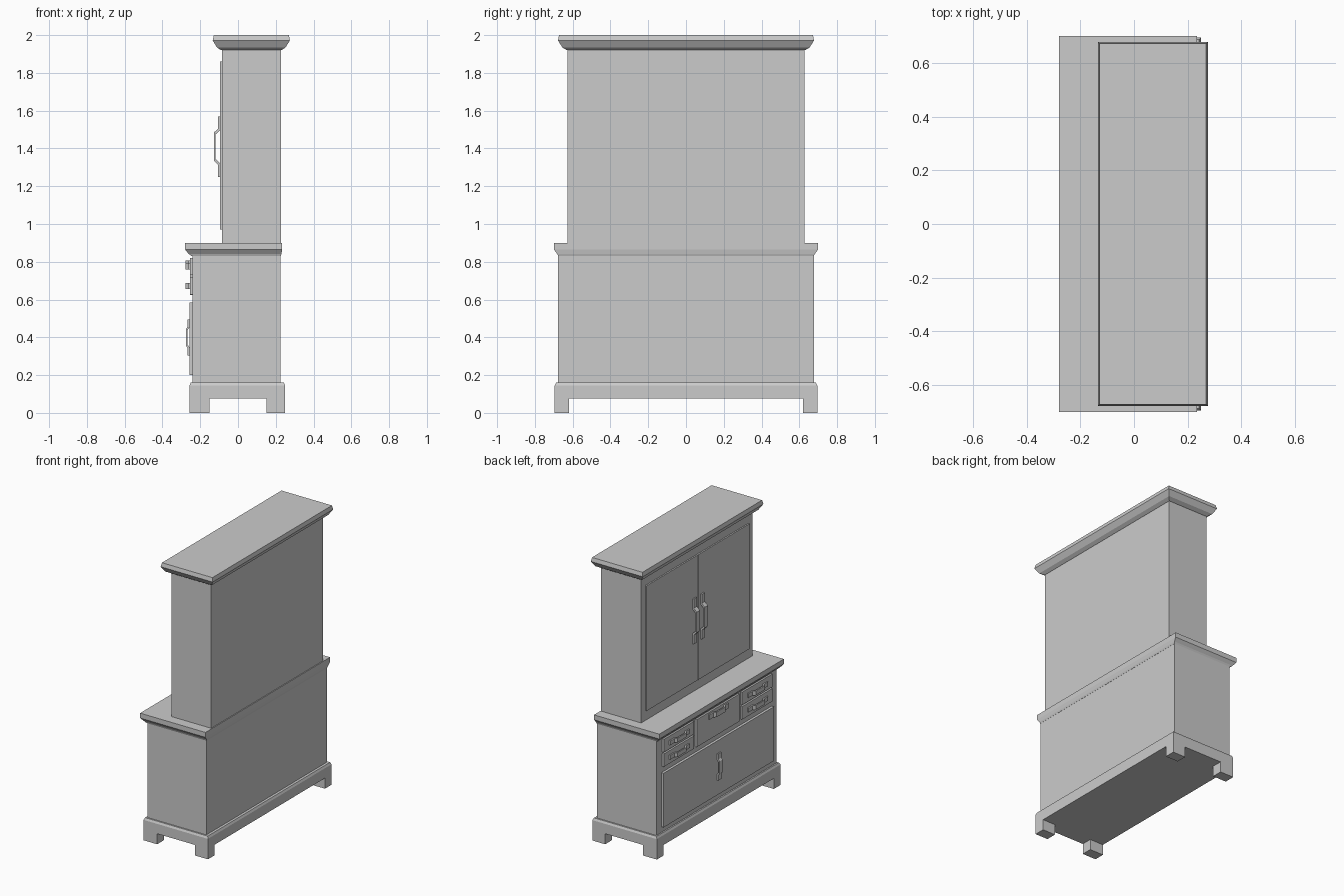
import bpy
import bmesh
from mathutils import Vector

cube = bpy.data.objects.get("Cube")
if cube:
    bpy.data.objects.remove(cube, do_unlink=True)

# One painted finish for the whole cabinet
paint = bpy.data.materials.new("grey_paint")
paint.use_nodes = True
grey = (0.6, 0.6, 0.6, 1)
paint.diffuse_color = grey
paint.node_tree.nodes["Principled BSDF"].inputs["Base Color"].default_value = grey


def finish(name, bm):
    bmesh.ops.recalc_face_normals(bm, faces=bm.faces)
    mesh = bpy.data.meshes.new(name)
    bm.to_mesh(mesh)
    bm.free()
    mesh.materials.append(paint)
    obj = bpy.data.objects.new(name, mesh)
    bpy.context.collection.objects.link(obj)
    return obj


def stack(name, rings):
    """Solid through rectangles given as (z, x min, x max, half depth in y)."""
    bm = bmesh.new()
    loops = []
    for z, x0, x1, h in rings:
        corners = ((x0, -h), (x1, -h), (x1, h), (x0, h))
        loops.append([bm.verts.new((x, y, z)) for x, y in corners])
    for a, b in zip(loops, loops[1:]):
        for i in range(4):
            j = (i + 1) % 4
            bm.faces.new((a[i], a[j], b[j], b[i]))
    bm.faces.new(loops[0])
    bm.faces.new(loops[-1])
    return finish(name, bm)


def box(name, x, y, z):
    bm = bmesh.new()
    bmesh.ops.create_cube(bm, size=1)
    for v in bm.verts:
        v.co = Vector([(r[0] + r[1]) / 2 + c * (r[1] - r[0]) for r, c in zip((x, y, z), v.co)])
    return finish(name, bm)


def handle(name, surface, y, z, length, width, rise, upright):
    """Flat strap handle with end tabs and a raised grip, facing -x."""
    t = 0.009
    half = [(0.5, t), (0.3, t), (0.23, rise)]
    inner = [(0.2, rise - t), (0.27, 0), (0.5, 0)]
    outline = half + [(-u, d) for u, d in reversed(half)]
    outline += [(-u, d) for u, d in reversed(inner)] + inner
    bm = bmesh.new()
    verts = []
    for u, d in outline:
        along, across = u * length, -width / 2
        dy, dz = (across, along) if upright else (along, across)
        verts.append(bm.verts.new((surface - d, y + dy, z + dz)))
    face = bm.faces.new(verts)
    grown = bmesh.ops.extrude_face_region(bm, geom=[face])["geom"]
    shift = (0, width, 0) if upright else (0, 0, width)
    bmesh.ops.translate(bm, vec=shift, verts=[g for g in grown if isinstance(g, bmesh.types.BMVert)])
    return finish(name, bm)


# Plinth with four block feet
stack("plinth", [(0.075, -0.257, 0.25, 0.695), (0.145, -0.257, 0.25, 0.695),
                 (0.16, -0.25, 0.243, 0.688)])
for side, y in (("right", (-0.695, -0.62)), ("left", (0.62, 0.695))):
    box(f"door_side_foot_{side}", (-0.257, -0.15), y, (0, 0.075))
    box(f"wall_side_foot_{side}", (0.15, 0.25), y, (0, 0.075))

# Lower cabinet and moulded counter
box("lower_cabinet", (-0.24, 0.225), (-0.677, 0.677), (0.16, 0.835))
stack("counter", [(0.83, -0.245, 0.226, 0.677), (0.842, -0.262, 0.23, 0.682),
                  (0.865, -0.28, 0.234, 0.70), (0.90, -0.28, 0.234, 0.70)])

# Upper cabinet and crown moulding
box("upper_cabinet", (-0.086, 0.228), (-0.627, 0.627), (0.90, 1.93))
stack("crown", [(1.92, -0.09, 0.23, 0.63), (1.935, -0.112, 0.252, 0.655),
                (1.972, -0.134, 0.275, 0.678), (2.0, -0.128, 0.269, 0.672)])

# Upper pair of doors
for side, s in (("right", -1), ("left", 1)):
    box(f"upper_door_{side}", (-0.096, -0.08), sorted((s * 0.001, s * 0.58)), (0.97, 1.86))
    handle(f"upper_door_handle_{side}", -0.096, s * 0.045, 1.41, 0.32, 0.035, 0.032, True)

# Lower drop door
box("lower_door", (-0.258, -0.23), (-0.62, 0.62), (0.20, 0.585))
handle("lower_door_handle", -0.258, 0, 0.40, 0.19, 0.035, 0.018, True)

# Drawers: a tall one in the middle, two small ones on each side
box("middle_drawer", (-0.253, -0.23), (-0.24, 0.24), (0.625, 0.82))
handle("middle_drawer_handle", -0.253, 0, 0.79, 0.22, 0.035, 0.024, False)
for side, s in (("right", -1), ("left", 1)):
    for level, z in (("bottom", 0.672), ("top", 0.775)):
        box(f"{level}_drawer_{side}", (-0.253, -0.23), sorted((s * 0.27, s * 0.61)),
            (z - 0.046, z + 0.046))
        handle(f"{level}_drawer_handle_{side}", -0.253, s * 0.44, z, 0.22, 0.03, 0.024, False)
